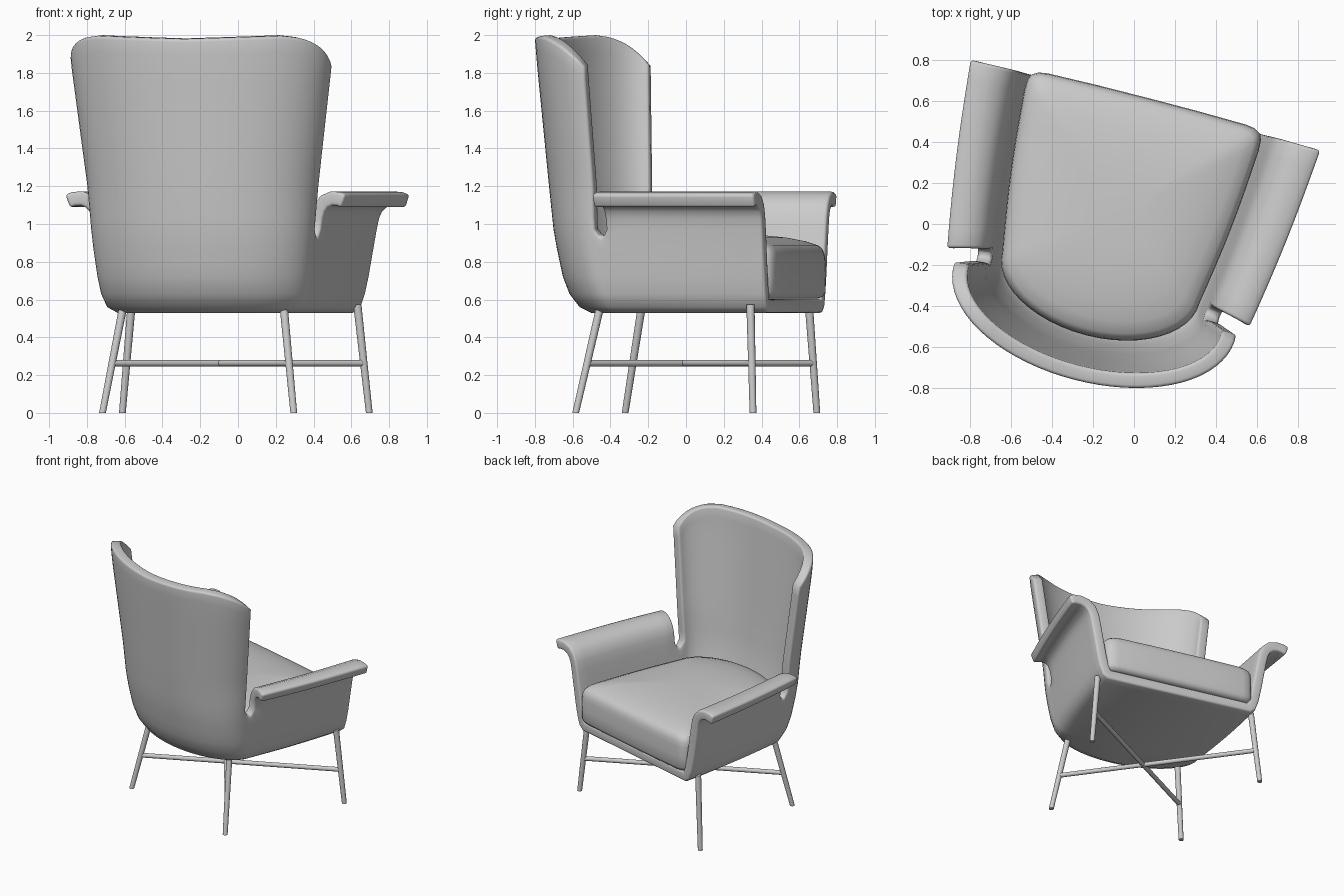
import bpy, bmesh
from math import sin, cos, pi, radians
from mathutils import Vector

if "Cube" in bpy.data.objects:
    bpy.data.objects.remove(bpy.data.objects["Cube"])

TURN, PLACE = radians(-14.5), (-0.094, 0, 0)  # whole chair is turned on its spot
NA, NS, NB = 10, 14, 18                       # arm end, slot end, back column count
M = NS + NB


def lerp(a, b, t):
    return a + (b - a) * t


def table(keys, x):
    """Piecewise linear lookup; every key is (x, value, value, ...)."""
    x = min(max(x, keys[0][0]), keys[-1][0])
    for a, b in zip(keys, keys[1:]):
        if x <= b[0]:
            t = (x - a[0]) / (b[0] - a[0])
            return [lerp(p, q, t) for p, q in zip(a[1:], b[1:])]


def finish(name, bm, mods=(), angle=50):
    me = bpy.data.meshes.new(name)
    bm.to_mesh(me)
    bm.free()
    ob = bpy.data.objects.new(name, me)
    bpy.context.collection.objects.link(ob)
    ob.location, ob.rotation_euler = PLACE, (0, 0, TURN)
    for kind, props in mods:
        m = ob.modifiers.new(kind.title(), kind)
        for k, v in props.items():
            setattr(m, k, v)
    bpy.ops.object.select_all(action='DESELECT')
    bpy.context.view_layer.objects.active = ob
    ob.select_set(True)
    if mods:
        bpy.ops.object.convert(target='MESH')
    bpy.ops.object.shade_smooth_by_angle(angle=radians(angle))
    return ob


# Shell levels: z, half width at the slot, half width at the front, rear v, start of the rear curve
LEVELS = [(.53, .50, .575, -.49, -.22), (.56, .548, .615, -.55, -.25),
          (.63, .573, .64, -.605, -.28), (.72, .585, .66, -.64, -.31),
          (.86, .60, .685, -.67, -.335), (.97, .61, .705, -.69, -.345),
          (1.2, .63, .705, -.715, -.345), (1.85, .712, .712, -.775, -.375),
          (2.0, .722, .72, -.787, -.38)]
# Height of the back's rim by angle from the wing edge
RIM = [(0, 1.835), (5, 1.87), (13, 1.915), (22, 1.953), (33, 1.983), (45, 1.995), (90, 1.978)]


def outline(c, z):
    w, f, vb, v0 = table(LEVELS, z)
    if c <= NS:
        s0 = v0 + .068
        v = lerp(.6, s0, c / NA) if c <= NA else lerp(s0, v0, (c - NA) / (NS - NA))
        t = (.6 - v) / (.6 - v0)
        return lerp(f, w, t) + .013 * sin(pi * t), v
    a = pi / 2 * (c - NS) / NB
    return (0 if c == M else w * cos(a)), v0 + (vb - v0) * sin(a)


# Shell: half of the tub, wing back and armrest in one sheet
bm = bmesh.new()


def add_row(cols, zfun, push=0):
    row = {}
    for c in cols:
        z = zfun(c)
        u, v = outline(c, min(z, .97) if push else z)
        t = c / NA
        if push:   # armrest: narrower and swept back towards the rear
            u, v = u + push * lerp(1, .76, t), v - .24 * push * t
        row[c] = bm.verts.new((u, v, z))
    return row


def skin(rows):
    for lo, hi in zip(rows, rows[1:]):
        for c in sorted(hi)[:-1]:
            bm.faces.new((lo[c], hi[c], hi[c + 1], lo[c + 1]))


def slot_dip(c):
    x = (c - NA) / (NS - NA)
    return .97 - (.04 * sin(pi * x) if 0 < x < 1 else 0)


every = range(M + 1)
tub = [add_row(every, lambda c, z=z: z) for z in (.53, .56, .63, .72, .80, .87)]
tub.append(add_row(every, slot_dip))
skin(tub)

# Back with wings
back_cols = range(NS, M + 1)
back = [tub[-1]]
for r in range(1, 13):
    back.append(add_row(back_cols, lambda c, r=r: lerp(
        .97, table(RIM, 90 * (c - NS) / NB)[0], r / 12)))
skin(back)

# Armrest flaring outwards
arm = [tub[-1]]
for z, push in ((1.03, .013), (1.065, .029), (1.087, .053), (1.098, .088), (1.096, .125), (1.086, .157)):
    arm.append(add_row(range(NA + 1), lambda c, z=z: z, push))
skin(arm)

# Floor of the tub
base = tub[0]
mid = {c: bm.verts.new((0, base[c].co.y, .53)) for c in range(M)}
mid[M] = base[M]
for c in range(M):
    ring = [base[c], base[c + 1], mid[c + 1], mid[c]]
    bm.faces.new(ring[:2] + ring[3:] if c == M - 1 else ring)

finish("chair_shell", bm, [
    ('MIRROR', dict(use_axis=(True, False, False), merge_threshold=.001)),
    ('SOLIDIFY', dict(thickness=.074, offset=-1, use_even_offset=True)),
    ('BEVEL', dict(width=.016, segments=3, limit_method='ANGLE',
                   angle_limit=radians(60), use_clamp_overlap=False))])

# Seat cushion: rounded outline lofted through rings to a domed top
half = [(.25, .634), (.50, .629), (.545, .622), (.575, .604), (.588, .575)]
half += [(lerp(.59, .497, i / 8) + .012 * sin(pi * i / 8), lerp(.52, -.27, i / 8)) for i in range(9)]
half += [(.497 * cos(a), -.27 - .29 * sin(a)) for a in (pi / 2 * i / 12 for i in range(1, 12))]
loop = [(0, .635)] + half + [(0, -.56)] + [(-u, v) for u, v in reversed(half)]
bm = bmesh.new()
rings = []
for s, z in ((.94, .605), (.98, .615), (1, .64), (1, .72), (1, .80), (.993, .84), (.975, .868),
             (.945, .886), (.85, .908), (.7, .928), (.5, .942), (.25, .95)):
    rings.append([bm.verts.new((u * s, .05 + (v - .05) * s, z)) for u, v in loop])
n = len(loop)
for lo, hi in zip(rings, rings[1:]):
    for i in range(n):
        j = (i + 1) % n
        bm.faces.new((lo[i], lo[j], hi[j], hi[i]))
bm.faces.new(rings[0])
bm.faces.new(rings[-1])
bmesh.ops.recalc_face_normals(bm, faces=bm.faces)
finish("seat_cushion", bm)

# Splayed legs: foot and top in plan
LEGS = {"front": ((.675, .541), (.617, .512)), "rear": ((.523, -.468), (.437, -.353))}
LEG_H, BAR_Z = .575, .263
for end, (foot, top) in LEGS.items():
    for side, sx in (("right", 1), ("left", -1)):
        bm = bmesh.new()
        bmesh.ops.create_cone(bm, cap_ends=True, segments=16, radius1=.018, radius2=.022, depth=LEG_H)
        for v in bm.verts:
            p = top if v.co.z > 0 else foot
            v.co += Vector((p[0] * sx, p[1], LEG_H / 2))
        finish(f"{end}_leg_{side}", bm)

# Crossed stretcher bars
for side, sx in (("right", 1), ("left", -1)):
    (a, b) = [Vector(f).lerp(Vector(t), BAR_Z / LEG_H) for f, t in LEGS.values()]
    a, b = Vector((a.x * sx, a.y, BAR_Z)), Vector((-b.x * sx, b.y, BAR_Z))
    bm = bmesh.new()
    bmesh.ops.create_cone(bm, cap_ends=True, segments=16, radius1=.017, radius2=.017, depth=(b - a).length)
    turn = (b - a).to_track_quat('Z', 'Y')
    for v in bm.verts:
        v.co = turn @ v.co + (a + b) / 2
    finish(f"stretcher_{side}", bm)
